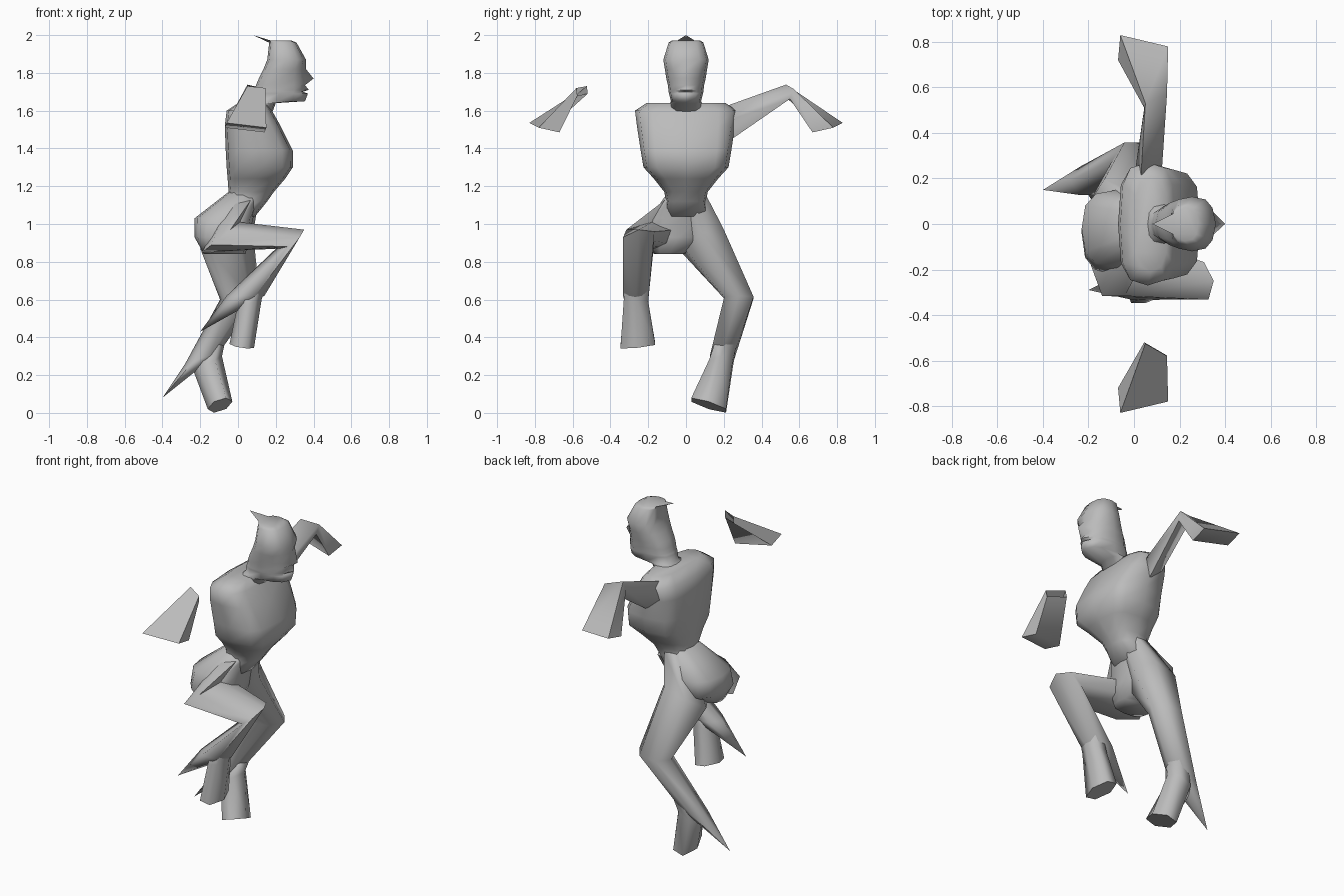
import bpy, bmesh, math
from mathutils import Vector

old = bpy.data.objects.get("Cube")
if old:
    bpy.data.objects.remove(old, do_unlink=True)

grey = bpy.data.materials.new("plain grey")
grey.use_nodes = True
grey.diffuse_color = (0.5, 0.5, 0.5, 1)
grey.node_tree.nodes["Principled BSDF"].inputs["Base Color"].default_value = (0.5, 0.5, 0.5, 1)


def loft(name, rings, caps=(True, True), angle=75):
    """Skin a list of equal-sized point rings into one smooth part."""
    bm = bmesh.new()
    loops = [[bm.verts.new(p) for p in ring] for ring in rings]
    count = len(loops[0])
    for low, high in zip(loops, loops[1:]):
        for i in range(count):
            j = (i + 1) % count
            bm.faces.new((low[i], low[j], high[j], high[i]))
    for loop, cap in zip((loops[0], loops[-1]), caps):
        if cap:
            bm.faces.new(loop)
    bmesh.ops.remove_doubles(bm, verts=bm.verts, dist=0.0005)
    bmesh.ops.recalc_face_normals(bm, faces=bm.faces)
    mesh = bpy.data.meshes.new(name)
    bm.to_mesh(mesh)
    bm.free()
    mesh.materials.append(grey)
    obj = bpy.data.objects.new(name, mesh)
    bpy.context.collection.objects.link(obj)
    bpy.ops.object.select_all(action='DESELECT')
    obj.select_set(True)
    bpy.context.view_layer.objects.active = obj
    bpy.ops.object.shade_smooth_by_angle(angle=math.radians(angle))
    return obj


def ring(centre, u, v, sides=6):
    """Slanted limb section spanned by two half-axes."""
    c, u, v = Vector(centre), Vector(u), Vector(v)
    if sides == 6:
        v = v * 1.12
    turns = [math.tau * i / sides for i in range(sides)]
    return [c + u * math.cos(t) + v * math.sin(t) for t in turns]


def level(z, back, front, half, y=0, power=0.75, ridge=0, sides=12):
    """Flat body section; ridge pushes out the middle of the front."""
    points = []
    for i in range(sides):
        t = math.tau * i / sides
        c, s = math.cos(t), math.sin(t)
        x = (back + front) / 2 + (front - back) / 2 * math.copysign(abs(c) ** power, c)
        if i == 0:
            x += ridge
        points.append(Vector((x, y + half * math.copysign(abs(s) ** power, s), z)))
    return points


def tip(point):
    return [Vector(point)] * 6


# Head with jaw, lips, nose and a crown swept to a point at the back
peak = level(1.972, 0.165, 0.28, 0.075)
peak[6] = Vector((0.08, 0, 2.0))
loft("head", [
    level(1.56, 0.0, 0.17, 0.09),
    level(1.64, 0.06, 0.2, 0.085),
    level(1.65, 0.07, 0.345, 0.08, ridge=0.01),
    level(1.69, 0.08, 0.35, 0.09, ridge=0.02),
    level(1.70, 0.085, 0.345, 0.092),
    level(1.71, 0.09, 0.35, 0.093, ridge=0.025),
    level(1.735, 0.095, 0.345, 0.096, ridge=0.01),
    level(1.77, 0.11, 0.345, 0.104, ridge=0.055),
    level(1.82, 0.135, 0.345, 0.112, ridge=0.015),
    level(1.87, 0.155, 0.355, 0.12, ridge=0.005),
    level(1.96, 0.165, 0.31, 0.092), peak])

# Chest tapering into the waist
loft("torso", [
    level(1.04, -0.12, 0.09, 0.12),
    level(1.12, -0.06, 0.155, 0.105),
    level(1.17, -0.05, 0.19, 0.115),
    level(1.24, -0.055, 0.25, 0.17, power=0.65),
    level(1.30, -0.06, 0.29, 0.225, power=0.55),
    level(1.39, -0.065, 0.29, 0.24, power=0.55),
    level(1.52, -0.07, 0.225, 0.26, power=0.6),
    level(1.60, -0.06, 0.18, 0.27, power=0.65),
    level(1.64, 0.0, 0.15, 0.21)])

# Pelvis set back from the waist
loft("pelvis", [
    level(0.84, -0.18, 0.04, 0.08, y=-0.09),
    level(0.93, -0.23, 0.06, 0.18, y=-0.04),
    level(1.03, -0.23, 0.08, 0.17, y=-0.02),
    level(1.17, -0.05, 0.13, 0.095)])

# Lifted right leg: hip, thigh, shin with pointed heel, flared foot
loft("right_leg", [
    ring((0.03, -0.04, 1.13), (-0.08, 0, 0), (0, -0.07, 0)),
    ring((-0.09, -0.18, 0.93), (-0.1, 0, -0.08), (0, -0.14, 0)),
    ring((0.285, -0.25, 0.92), (-0.065, 0, -0.05), (0.01, -0.085, -0.015)),
    ring((0.04, -0.265, 0.62), (-0.1, 0, 0), (0, -0.07, 0)),
    tip((-0.2, -0.29, 0.43))])
loft("right_foot", [
    ring((0.09, -0.26, 0.68), (0.06, 0, 0.01), (0, 0.065, 0)),
    ring((0.06, -0.265, 0.58), (0.065, 0, 0.02), (0, 0.067, 0)),
    ring((0.02, -0.255, 0.355), (0.065, 0, -0.01), (0, 0.095, 0.01))])

# Standing left leg
loft("left_leg", [
    ring((0.03, 0.04, 1.13), (0.08, 0, 0), (0, 0.07, 0.02)),
    ring((-0.06, 0.09, 0.91), (0.14, 0, 0.04), (0, 0.11, 0.05)),
    ring((0.01, 0.28, 0.61), (0.105, 0, 0.01), (0, 0.08, 0)),
    ring((-0.19, 0.19, 0.29), (0.09, 0, 0.03), (0, 0.065, 0)),
    tip((-0.4, 0.15, 0.08))])
loft("left_foot", [
    ring((-0.13, 0.21, 0.37), (0.06, 0, 0), (0, 0.06, 0)),
    ring((-0.16, 0.185, 0.26), (0.075, 0, 0.04), (0, 0.065, 0)),
    ring((-0.095, 0.12, 0.04), (0.065, 0, 0.02), (0, 0.095, -0.03))])

# Arms: the left is whole, the right is only a loose forearm
loft("left_arm", [
    ring((0.06, 0.2, 1.52), (-0.03, 0, 0.1), (0.06, 0, 0.02), 4),
    ring((0.095, 0.54, 1.70), (-0.045, -0.01, 0.038), (0.05, 0.03, 0.015), 4),
    ring((0.04, 0.75, 1.51), (-0.1, 0.08, 0.025), (0.11, 0.03, 0), 4)])
loft("right_forearm", [
    ring((0.095, -0.55, 1.705), (-0.045, 0.025, 0.025), (0.05, -0.03, 0.015), 4),
    ring((0.04, -0.75, 1.51), (-0.1, -0.08, 0.025), (0.11, -0.03, 0), 4)],
    caps=(False, True))
